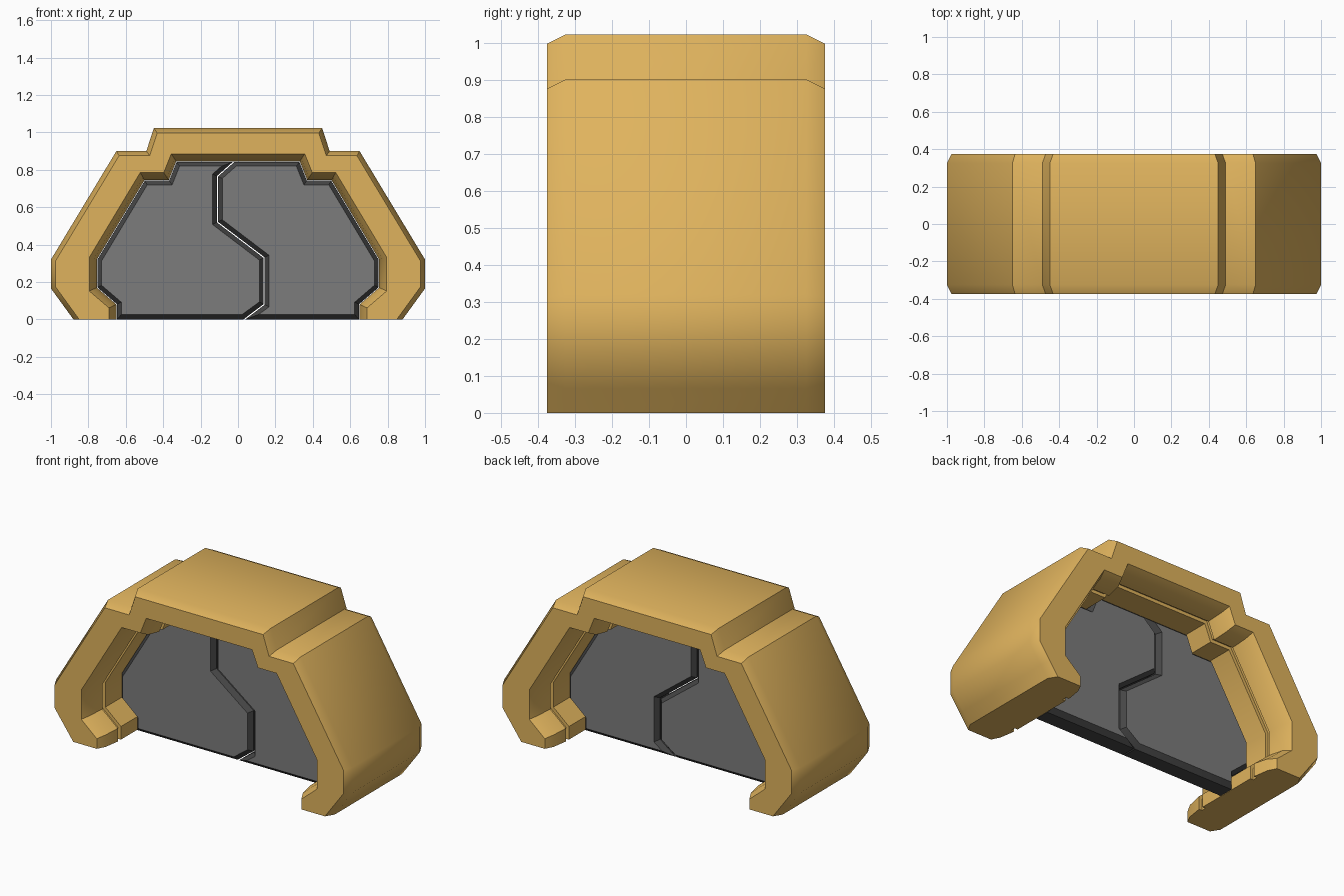
import bpy, bmesh, math
from mathutils import Vector

if "Cube" in bpy.data.objects:
    bpy.data.objects.remove(bpy.data.objects["Cube"])


def material(name, rgb):
    m = bpy.data.materials.new(name)
    m.diffuse_color = (*rgb, 1)
    m.use_nodes = True
    m.node_tree.nodes["Principled BSDF"].inputs["Base Color"].default_value = m.diffuse_color
    return m


GOLD = material("gold_paint", (0.74, 0.45, 0.11))
GREY = material("grey_panel", (0.20, 0.20, 0.20))
DARK = material("dark_trim", (0.06, 0.06, 0.06))


def offset(points, d, closed):
    """Move a counterclockwise outline outward by d with mitred corners.
    Open outlines keep their ends on the floor."""
    pts = [Vector(p) for p in points]
    n = len(pts)

    def normal(i):
        e = (pts[(i + 1) % n] - pts[i]).normalized()
        return Vector((e.y, -e.x))

    out = []
    for i, p in enumerate(pts):
        if not closed and i in (0, n - 1):
            out.append(p + Vector((d / normal(0 if i == 0 else n - 2).x, 0)))
        else:
            a, b = normal((i - 1) % n), normal(i)
            out.append(p + (a + b) * (d / (1 + a.dot(b))))
    return out


def add_ring(bm, points, y):
    return [bm.verts.new((p[0], y, p[1])) for p in points]


def finish(bm, name, mats, angle):
    bmesh.ops.recalc_face_normals(bm, faces=bm.faces)
    mesh = bpy.data.meshes.new(name)
    bm.to_mesh(mesh)
    bm.free()
    for m in mats:
        mesh.materials.append(m)
    ob = bpy.data.objects.new(name, mesh)
    bpy.context.collection.objects.link(ob)
    bpy.ops.object.select_all(action='DESELECT')
    ob.select_set(True)
    bpy.context.view_layer.objects.active = ob
    bpy.ops.object.shade_smooth_by_angle(angle=math.radians(angle))
    return ob


def mirrored(half):
    return half + [(-x, z) for x, z in reversed(half)]


# Right halves of the arch outlines, from the floor upward
OUTER = [(0.88, 0), (0.928, 0.066), (1, 0.165), (1, 0.32),
         (0.65, 0.9), (0.49, 0.9), (0.45, 1.022)]
INNER = [(0.65, 0), (0.65, 0.08), (0.755, 0.17), (0.755, 0.32),
         (0.5, 0.745), (0.37, 0.745), (0.33, 0.845)]

# Arch: outer skin with chamfered rims, inner skin with lips and thin grooves
outer_steps = [(-0.375, -0.025), (-0.325, 0), (0.325, 0), (0.375, -0.025)]
inner_half = [(0.375, 0.04), (0.325, 0.015), (0.23, 0), (0.23, 0.02),
              (0.2, 0.02), (0.2, 0)]
inner_steps = inner_half + [(-y, d) for y, d in reversed(inner_half)]

bm = bmesh.new()
rings = [add_ring(bm, offset(mirrored(OUTER), d, False), y) for y, d in outer_steps]
rings += [add_ring(bm, offset(mirrored(INNER), d, False), y) for y, d in inner_steps]
for k, a in enumerate(rings):
    b = rings[(k + 1) % len(rings)]
    for i in range(len(a) - 1):
        bm.faces.new((a[i], a[i + 1], b[i + 1], b[i]))
for end in (0, -1):  # soles of the feet
    bm.faces.new([r[end] for r in rings])
finish(bm, "door_arch", [GOLD], 40)

# Two sliding door leaves meeting along a zigzag seam
SEAM = [(0.03, 0), (0.14, 0.08), (0.14, 0.33), (-0.11, 0.52),
        (-0.11, 0.765), (-0.02, 0.845)]
left_leaf = SEAM + [(-x, z) for x, z in reversed(INNER)]
right_leaf = INNER + SEAM[::-1]


def door_leaf(name, outline):
    bm = bmesh.new()
    # Bevelled dark border around a flat grey face, same on both sides
    steps = [(-0.072, -0.026), (-0.045, -0.003), (0.045, -0.003), (0.072, -0.026)]
    rings = [add_ring(bm, offset(outline, d, True), y) for y, d in steps]
    n = len(outline)
    for a, b in zip(rings, rings[1:]):
        for i in range(n):
            j = (i + 1) % n
            bm.faces.new((a[i], a[j], b[j], b[i])).material_index = 1
    for r in (rings[0], rings[-1]):
        bm.faces.new(r).material_index = 0
    # Rest the lower edge on the floor
    for v in bm.verts:
        if v.co.z < 0.01:
            v.co.z = 0
    finish(bm, name, [GREY, DARK], 30)


door_leaf("left_door_leaf", left_leaf)
door_leaf("right_door_leaf", right_leaf)
